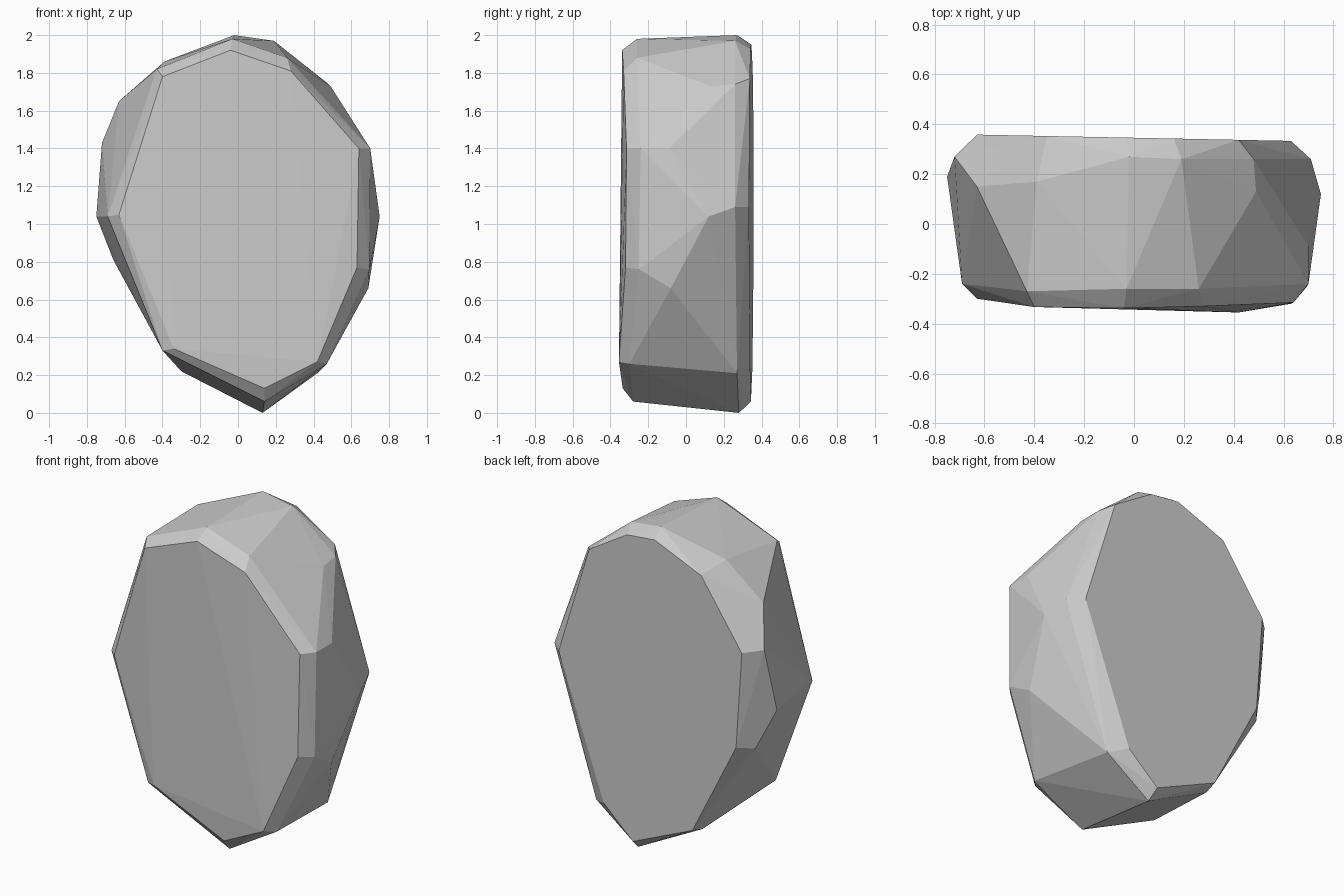
import bpy, bmesh, math

# flat front facet (x, y, z)
front_face = [(-.40, -.333, 1.78), (-.04, -.338, 1.92), (.28, -.33, 1.81), (.64, -.315, 1.40),
              (.63, -.32, .77), (.42, -.355, .27), (.14, -.335, .13), (-.34, -.33, .34), (-.63, -.30, 1.05)]
# chipped rim just behind the front facet
front_rim = [(-.43, -.27, 1.82), (-.03, -.26, 1.98), (.26, -.26, 1.88), (.70, -.24, 1.40),
             (.695, -.25, .76), (.47, -.30, .26), (.14, -.28, .06), (-.40, -.30, .33), (-.69, -.24, 1.04)]
# bulges around the thick side of the stone
side = [(-.63, .15, 1.65), (-.39, .17, 1.86), (.25, .03, 1.91), (.49, .13, 1.73), (.70, -.09, 1.40),
        (.75, .12, 1.04), (.69, -.08, .66), (-.75, .19, 1.04)]
# rim in front of the back facet
back_rim = [(-.02, .27, 2.0), (.19, .26, 1.97), (.48, .26, 1.74), (.71, .26, 1.09), (.42, .27, .21),
            (.13, .28, 0), (-.30, .27, .22), (-.66, .27, .81), (-.72, .27, 1.43)]
# back facet outline (x, z), lying on a slightly turned plane
back_outline = [(.63, 1.09), (.42, 1.77), (.16, 1.93), (-.03, 1.95), (-.35, 1.82), (-.63, 1.42),
                (-.59, .83), (-.29, .24), (.12, .06), (.32, .24)]
back_face = [(x, .346 - .02 * x, z) for x, z in back_outline]

# faceted stone: hull around all the corners
bm = bmesh.new()
for p in front_face + front_rim + side + back_rim + back_face:
    bm.verts.new(p)
hull = bmesh.ops.convex_hull(bm, input=bm.verts[:])
loose = {v for v in hull["geom_interior"] + hull["geom_unused"] if isinstance(v, bmesh.types.BMVert)}
bmesh.ops.delete(bm, geom=[v for v in loose if not v.link_faces], context='VERTS')
bmesh.ops.dissolve_limit(bm, angle_limit=math.radians(1.5), verts=bm.verts[:], edges=bm.edges[:])
bmesh.ops.recalc_face_normals(bm, faces=bm.faces[:])

mesh = bpy.data.meshes.new("faceted_stone")
bm.to_mesh(mesh)
bm.free()
stone = bpy.data.objects.new("faceted_stone", mesh)
bpy.context.collection.objects.link(stone)
